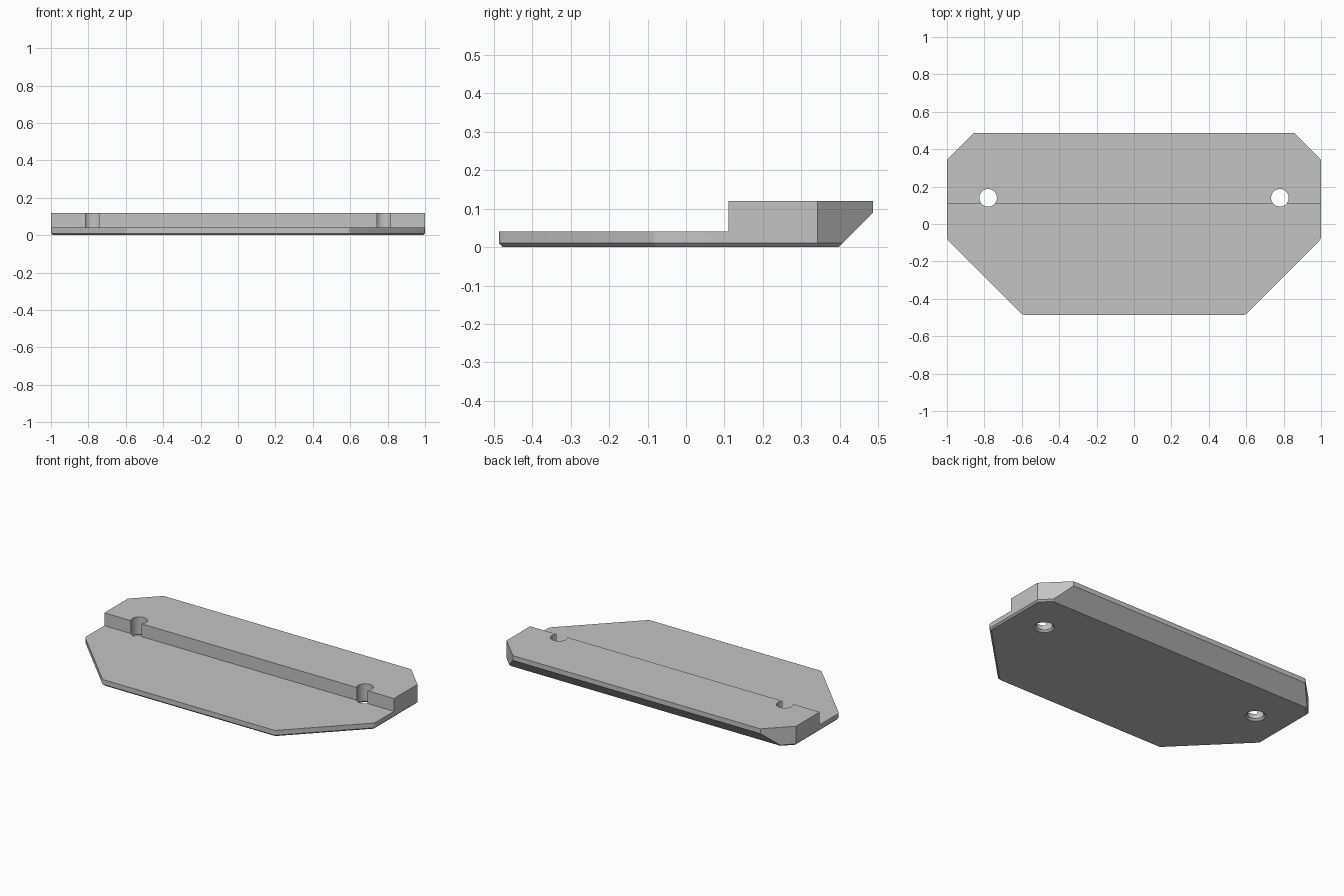
import bpy, bmesh, math
from mathutils import Vector

if "Cube" in bpy.data.objects:
    bpy.data.objects.remove(bpy.data.objects["Cube"])

grey = bpy.data.materials.new("plain grey")
grey.diffuse_color = (0.55, 0.55, 0.55, 1)
grey.use_nodes = True
grey.node_tree.nodes["Principled BSDF"].inputs["Base Color"].default_value = grey.diffuse_color


def make_object(name, bm):
    bmesh.ops.recalc_face_normals(bm, faces=bm.faces[:])
    mesh = bpy.data.meshes.new(name)
    bm.to_mesh(mesh)
    bm.free()
    mesh.materials.append(grey)
    ob = bpy.data.objects.new(name, mesh)
    bpy.context.collection.objects.link(ob)
    return ob


def lathe_cutter(name, x, y, profile, seg=48):
    """Closed round cutter from (radius, z) pairs."""
    bm = bmesh.new()
    rings = [[bm.verts.new((x + r * math.cos(2 * math.pi * i / seg),
                            y + r * math.sin(2 * math.pi * i / seg), z))
              for i in range(seg)] for r, z in profile]
    for a, b in zip(rings, rings[1:]):
        for i in range(seg):
            j = (i + 1) % seg
            bm.faces.new((a[i], a[j], b[j], b[i]))
    bm.faces.new(rings[0])
    bm.faces.new(rings[-1])
    return make_object(name, bm)


def box_cutter(name, lo, hi):
    bm = bmesh.new()
    bmesh.ops.create_cube(bm, size=1)
    lo, hi = Vector(lo), Vector(hi)
    for v in bm.verts:
        v.co = (lo + hi) / 2 + v.co * (hi - lo)
    return make_object(name, bm)


# Clipped-corner outline, extruded to the height of the rear block
half = [(0.595, -0.486), (1, -0.08), (1, 0.342), (0.855, 0.487)]
outline = half + [(-x, y) for x, y in reversed(half)]
bm = bmesh.new()
base = bm.faces.new([bm.verts.new((x, y, 0)) for x, y in outline])
top = bmesh.ops.extrude_face_region(bm, geom=[base])["geom"]
bmesh.ops.translate(bm, vec=(0, 0, 0.12),
                    verts=[g for g in top if isinstance(g, bmesh.types.BMVert)])
bmesh.ops.recalc_face_normals(bm, faces=bm.faces[:])

# Small fillets on the front upright corners
upright = [e for e in bm.edges
           if abs(e.verts[0].co.z - e.verts[1].co.z) > 0.1 and e.verts[0].co.y < 0]
bmesh.ops.bevel(bm, geom=upright, offset=0.012, segments=4, profile=0.5,
                affect='EDGES')

# Chamfer around the underside
rim = [e for e in bm.edges if all(v.co.z < 0.001 for v in e.verts)]
bmesh.ops.bevel(bm, geom=rim, offset=0.01, segments=1, affect='EDGES')

# Sloping underside at the back
cut = bmesh.ops.bisect_plane(bm, geom=bm.verts[:] + bm.edges[:] + bm.faces[:],
                             plane_co=(0, 0.487, 0.09), plane_no=(0, 1, -1),
                             clear_outer=True)
bmesh.ops.holes_fill(bm, edges=[e for e in bm.edges if e.is_boundary], sides=0)
plate = make_object("mounting_plate", bm)

# Front step and two countersunk screw holes
cutters = [box_cutter("step_cutter", (-1.2, -0.7, 0.04), (1.2, 0.11, 0.3))]
for side, x in (("left", -0.78), ("right", 0.78)):
    cutters.append(lathe_cutter(side + "_hole_cutter", x, 0.14,
                                [(0.068, -0.01), (0.047, 0.011), (0.047, 0.2)]))
bpy.context.view_layer.objects.active = plate
for c in cutters:
    mod = plate.modifiers.new(c.name, 'BOOLEAN')
    mod.operation = 'DIFFERENCE'
    mod.solver = 'EXACT'
    mod.object = c
    bpy.ops.object.modifier_apply(modifier=mod.name)
    bpy.data.objects.remove(c)

bpy.ops.object.select_all(action='DESELECT')
plate.select_set(True)
bpy.ops.object.shade_smooth_by_angle(angle=math.radians(30))
